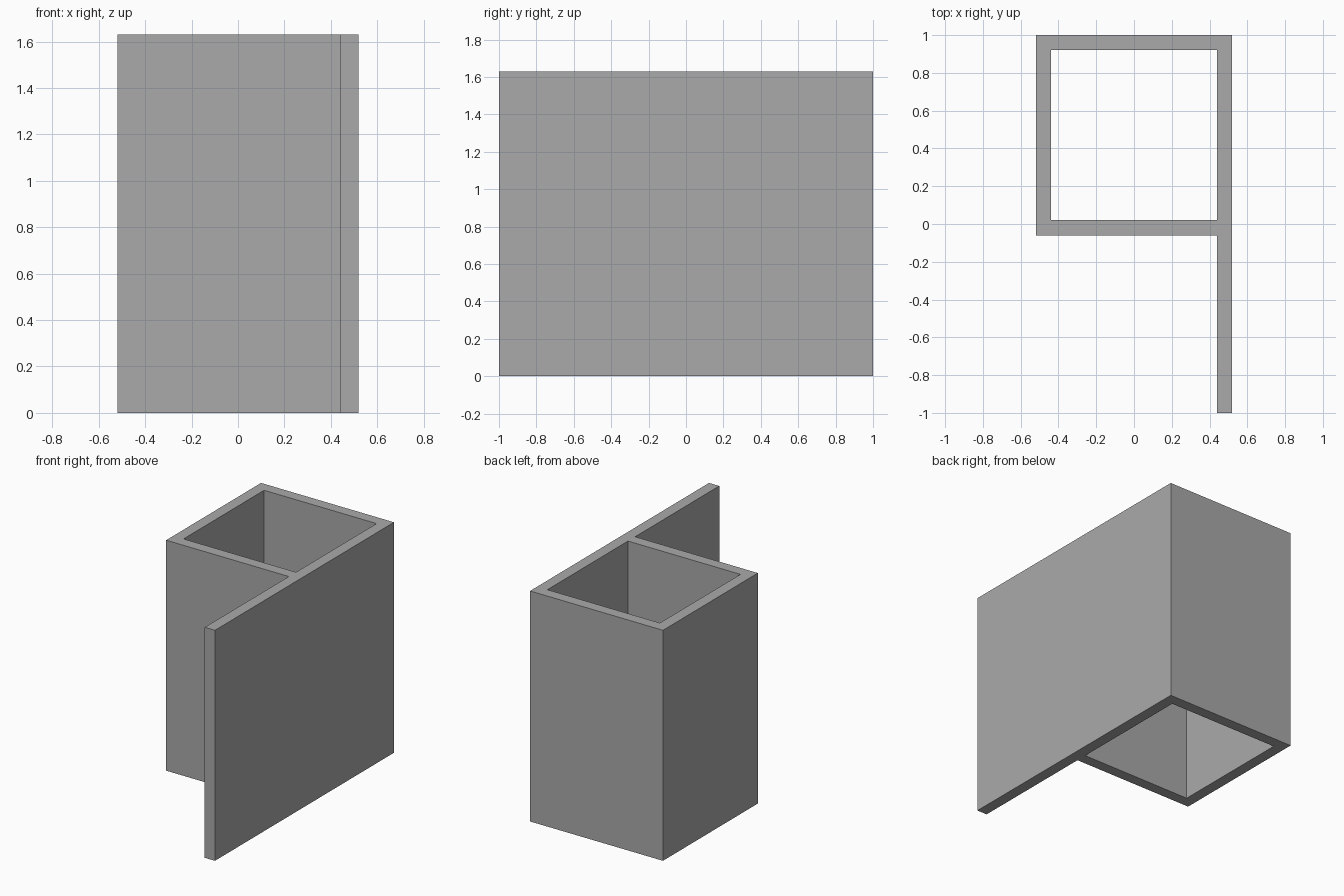
import bpy
import bmesh

cube = bpy.data.objects.get("Cube")
if cube:
    bpy.data.objects.remove(cube, do_unlink=True)

HEIGHT = 1.63
XS = [-0.52, -0.44, 0.44, 0.52]
YS = [-1.0, -0.06, 0.02, 0.92, 1.0]

# Plain grey finish
grey = bpy.data.materials.new("grey")
grey.use_nodes = True
colour = (0.4, 0.4, 0.4, 1)
grey.diffuse_color = colour
grey.node_tree.nodes["Principled BSDF"].inputs["Base Color"].default_value = colour


def is_wall(col, row):
    """Long left wall, plus the ring of walls around the open shaft."""
    if col == 2:
        return True
    return row > 0 and (col == 0 or row in (1, 3))


# Floor plan of the walls as joined cells
bm = bmesh.new()
grid = [[bm.verts.new((x, y, 0)) for y in YS] for x in XS]
for i in range(len(XS) - 1):
    for j in range(len(YS) - 1):
        if is_wall(i, j):
            bm.faces.new((grid[i][j], grid[i + 1][j], grid[i + 1][j + 1], grid[i][j + 1]))
bmesh.ops.delete(bm, geom=[v for v in bm.verts if not v.link_faces], context="VERTS")
mesh = bpy.data.meshes.new("shaft_walls")
bm.to_mesh(mesh)
bm.free()
mesh.materials.append(grey)

walls = bpy.data.objects.new("shaft_walls", mesh)
bpy.context.collection.objects.link(walls)

# Raise the plan to full height
rise = walls.modifiers.new("wall_height", "SOLIDIFY")
rise.thickness = HEIGHT
rise.offset = 1
